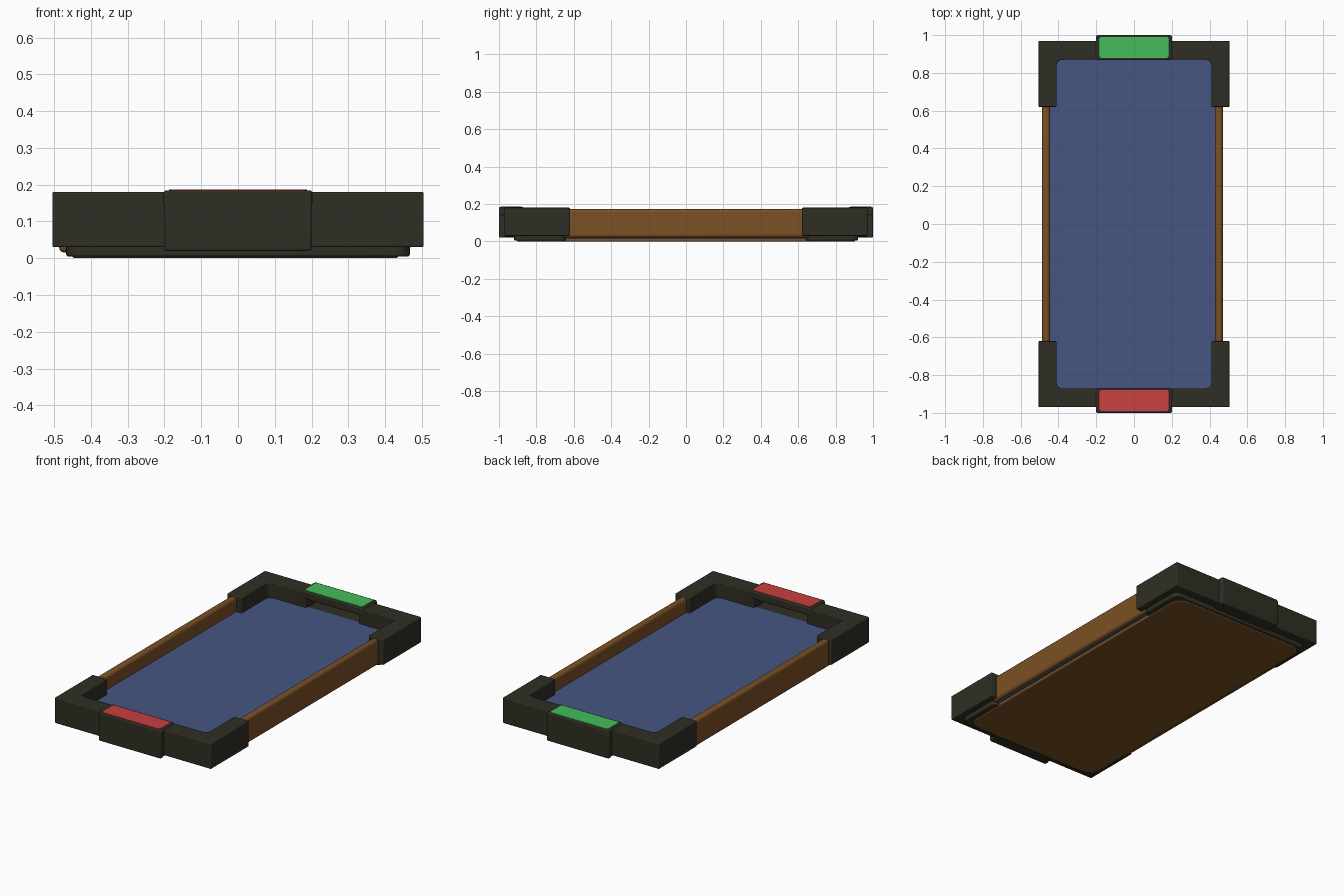
import bpy, bmesh, math

if "Cube" in bpy.data.objects:
    bpy.data.objects.remove(bpy.data.objects["Cube"])


def material(name, rgb):
    m = bpy.data.materials.new(name)
    m.diffuse_color = (*rgb, 1)
    m.use_nodes = True
    m.node_tree.nodes["Principled BSDF"].inputs["Base Color"].default_value = m.diffuse_color
    return m


DARK = material("charcoal", (0.029, 0.028, 0.018))
BLUE = material("field blue", (0.062, 0.093, 0.225))
WOOD = material("wood brown", (0.20, 0.082, 0.018))
RED = material("red", (0.58, 0.052, 0.052))
GREEN = material("green", (0.056, 0.51, 0.105))


def prism(name, pts, z0, z1, mat, bevel=0.005):
    """Extrude a plan outline from z0 to z1, with softened edges."""
    bm = bmesh.new()
    face = bm.faces.new([bm.verts.new((x, y, z0)) for x, y in pts])
    ext = bmesh.ops.extrude_face_region(bm, geom=[face])
    for v in ext["geom"]:
        if isinstance(v, bmesh.types.BMVert):
            v.co.z = z1
    bmesh.ops.recalc_face_normals(bm, faces=bm.faces)
    me = bpy.data.meshes.new(name)
    bm.to_mesh(me)
    bm.free()
    ob = bpy.data.objects.new(name, me)
    bpy.context.collection.objects.link(ob)
    me.materials.append(mat)
    if bevel:
        b = ob.modifiers.new("bevel", "BEVEL")
        b.width, b.segments = bevel, 3
        b.limit_method = "ANGLE"
        b.angle_limit = math.radians(50)
    bpy.context.view_layer.objects.active = ob
    ob.select_set(True)
    bpy.ops.object.shade_smooth_by_angle(angle=math.radians(40))
    ob.select_set(False)
    return ob


def arc(cx, cy, r, a0, a1, n=6):
    return [(cx + r * math.cos(math.radians(a0 + (a1 - a0) * i / n)),
             cy + r * math.sin(math.radians(a0 + (a1 - a0) * i / n))) for i in range(n + 1)]


def rounded(x0, x1, y0, y1, r):
    return (arc(x1 - r, y1 - r, r, 0, 90) + arc(x0 + r, y1 - r, r, 90, 180)
            + arc(x0 + r, y0 + r, r, 180, 270) + arc(x1 - r, y0 + r, r, 270, 360))


def rect(x0, x1, y0, y1):
    return [(x0, y0), (x1, y0), (x1, y1), (x0, y1)]


# wooden base board and blue playing field
prism("base_board", rounded(-0.45, 0.435, -0.905, 0.905, 0.07), 0, 0.04, WOOD, 0.006)
prism("playing_field", rect(-0.45, 0.447, -0.885, 0.885), 0.015, 0.09, BLUE, 0)

# rounded side rails
prism("left_rail", rect(-0.487, -0.445, -0.66, 0.66), 0.015, 0.172, WOOD, 0.016)
prism("right_rail", rect(0.43, 0.47, -0.66, 0.66), 0.02, 0.172, WOOD, 0.016)

# L-shaped corner guards with filleted inner corner
corner = ([(0.505, 0.62), (0.505, 0.97), (0.17, 0.97), (0.17, 0.87)]
          + arc(0.38, 0.84, 0.03, 90, 0) + [(0.41, 0.62)])
for sx, a in ((1, "right"), (-1, "left")):
    for sy, b in ((1, "back"), (-1, "front")):
        prism(f"{b}_{a}_corner", [(x * sx, y * sy) for x, y in corner], 0.03, 0.18, DARK)

# end assemblies: lower step, hollow goal housing and coloured goal plate
for s, end, mat in ((1, "back", GREEN), (-1, "front", RED)):
    def ys(y0, y1):
        return sorted((y0 * s, y1 * s))
    prism(f"{end}_lower_step", rounded(-0.467, 0.467, *ys(0.64, 0.92), 0.04), 0.005, 0.036, DARK)
    prism(f"{end}_goal_floor", rect(-0.19, 0.19, *ys(0.88, 0.985)), 0.022, 0.088, DARK)
    prism(f"{end}_goal_back", rect(-0.2, 0.2, *ys(0.97, 1.0)), 0.02, 0.18, DARK, 0.006)
    for sx, side in ((1, "right"), (-1, "left")):
        prism(f"{end}_goal_{side}_wall", rect(*sorted((0.17 * sx, 0.2 * sx)), *ys(0.872, 0.99)),
              0.025, 0.175, DARK)
    prism(f"{end}_goal_lid", rounded(-0.202, 0.202, *ys(0.868, 1.0), 0.012), 0.14, 0.184, DARK, 0.006)
    prism(f"{end}_goal_plate", rounded(-0.187, 0.187, *ys(0.879, 0.99), 0.015), 0.18, 0.187, mat, 0.001)
